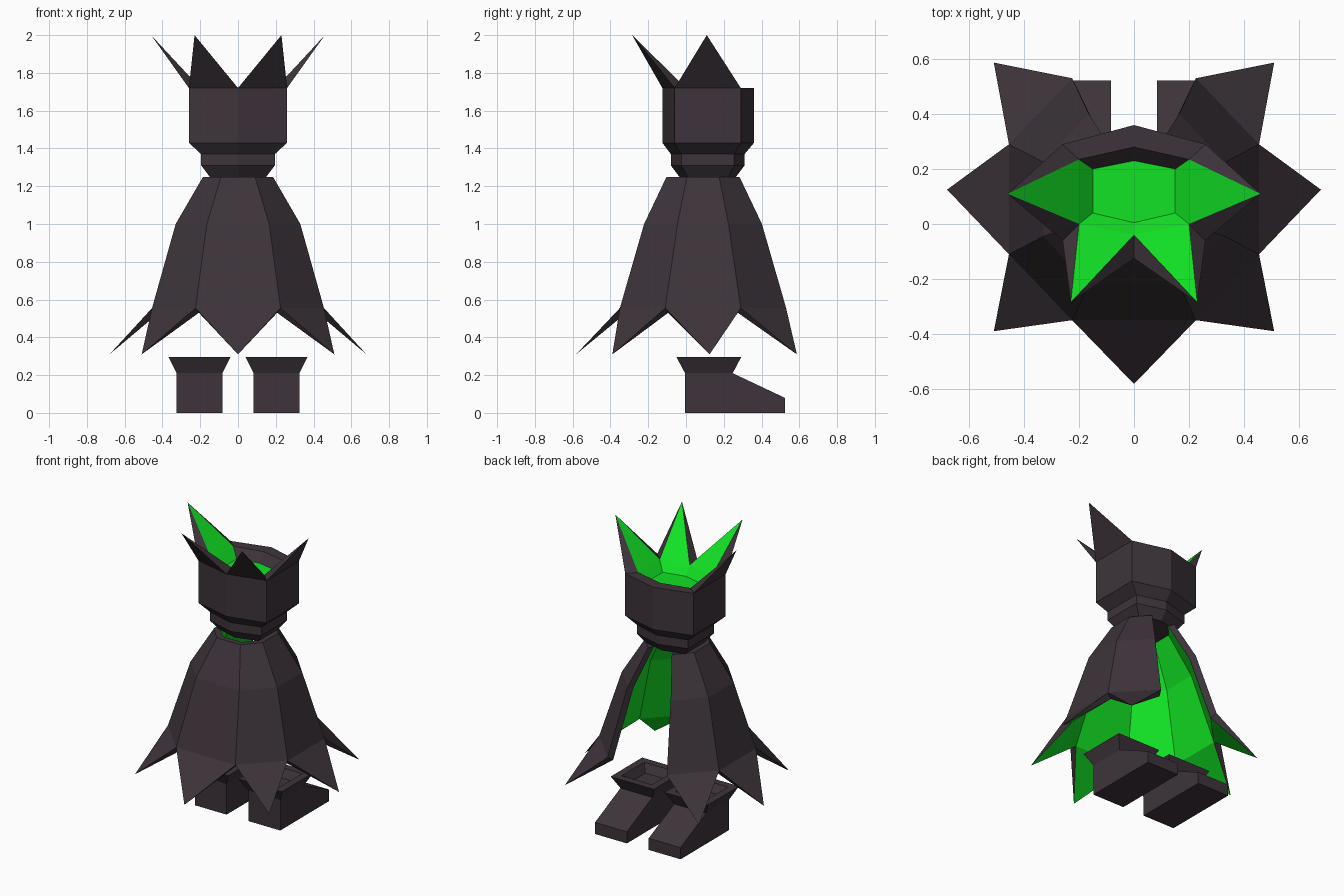
import bpy, bmesh

if "Cube" in bpy.data.objects:
    bpy.data.objects.remove(bpy.data.objects["Cube"])


def material(name, rgb):
    m = bpy.data.materials.new(name)
    m.diffuse_color = (*rgb, 1)
    m.use_nodes = True
    m.node_tree.nodes["Principled BSDF"].inputs["Base Color"].default_value = m.diffuse_color
    return m


DARK = material("dark plum", (0.047, 0.034, 0.043))
GREEN = material("bright green", (0.006, 0.76, 0.018))


class Part:
    """Collects rings of points and bridges them with faces."""

    def __init__(self, name):
        self.name, self.bm = name, bmesh.new()

    def ring(self, pts):
        return [self.bm.verts.new(p) for p in pts]

    def face(self, verts, mat=0):
        self.bm.faces.new(verts).material_index = mat

    def bridge(self, a, b, mat=0, closed=True):
        n = len(a)
        for i in range(n if closed else n - 1):
            j = (i + 1) % n
            self.face((a[i], a[j], b[j], b[i]), mat)

    def finish(self):
        bmesh.ops.recalc_face_normals(self.bm, faces=self.bm.faces[:])
        me = bpy.data.meshes.new(self.name)
        self.bm.to_mesh(me)
        self.bm.free()
        me.materials.append(DARK)
        me.materials.append(GREEN)
        ob = bpy.data.objects.new(self.name, me)
        bpy.context.collection.objects.link(ob)
        return ob


# Cloak: thick eight-sided shell, the panel at +y left open, green lining
CY = 0.10


def cloak_ring(z, ax, bx, ay, by, s=1.0):
    half = [(bx, ay), (ax, by), (ax, -by), (bx, -ay)]
    pts = half + [(-x, y) for x, y in reversed(half)]
    return [(x * s, CY - 0.01 + y * s, z) for x, y in pts]


p = Part("cloak")
levels = [(1.25, 0.185, 0.09, 0.193, 0.085), (1.0, 0.33, 0.165, 0.312, 0.135),
          (0.555, 0.455, 0.225, 0.44, 0.20)]
outer = [p.ring(cloak_ring(*l)) for l in levels]
inner = [p.ring(cloak_ring(z, *l, s)) for z, s, l in
         zip((1.25, 0.99, 0.53), (0.8, 0.88, 0.92), (l[1:] for l in levels))]
for k in range(2):
    p.bridge(outer[k], outer[k + 1], 0, False)
    p.bridge(inner[k], inner[k + 1], 1, False)
    for e in (0, -1):  # walls along the opening
        p.face((outer[k][e], outer[k + 1][e], inner[k + 1][e], inner[k][e]))
p.bridge(outer[0], inner[0], 0, False)
# pointed hem tips
right = [(0.51, 0.487), (0.68, 0.025), (0.51, -0.49)]
tips = right + [(0, -0.682)] + [(-x, y) for x, y in reversed(right)]
for i, (x, y) in enumerate(tips):
    t = p.bm.verts.new((x, CY + y, 0.31))
    o, n = outer[2], inner[2]
    p.face((o[i], o[i + 1], t))
    p.face((n[i], n[i + 1], t), 1)
    p.face((o[i], n[i], t))
    p.face((o[i + 1], n[i + 1], t))
p.finish()


# Head: stacked six-sided rings
def hexagon(z, x, y0, y1, y2, y3):
    return [(0, y0, z), (x, y1, z), (x, y2, z), (0, y3, z), (-x, y2, z), (-x, y1, z)]


p = Part("head_and_crown")
rings = [p.ring(hexagon(*r)) for r in (
    (1.25, 0.15, -0.035, 0.01, 0.225, 0.265),
    (1.31, 0.195, -0.08, -0.025, 0.255, 0.31),
    (1.37, 0.195, -0.08, -0.025, 0.255, 0.31),
    (1.43, 0.26, -0.125, -0.06, 0.29, 0.36),
    (1.72, 0.26, -0.125, -0.06, 0.29, 0.36))]
p.face(rings[0])
for a, b in zip(rings, rings[1:]):
    p.bridge(a, b)
rim = rings[-1]
lip = p.ring(hexagon(1.72, 0.20, -0.04, 0.0, 0.235, 0.28))
floor = p.ring(hexagon(1.66, 0.15, 0.005, 0.04, 0.20, 0.23))
p.face(floor, 1)
# Crown spikes on the front and side edges, plain rim at +y
spikes = {0: (0.23, -0.285, 2), 1: (0.46, 0.11, 2), 4: (-0.46, 0.11, 2), 5: (-0.23, -0.285, 2)}
for i in range(6):
    j = (i + 1) % 6
    p.face((lip[i], lip[j], floor[j], floor[i]), 1 if i in spikes else 0)
    if i in spikes:
        t = p.bm.verts.new(spikes[i])
        p.face((rim[i], rim[j], t))
        p.face((lip[i], lip[j], t), 1)
        p.face((rim[i], lip[i], t))
        p.face((rim[j], lip[j], t))
    else:
        p.face((rim[i], rim[j], lip[j], lip[i]))
p.finish()


# Boots: wedge toe pointing to +y, flared hollow cuff
def rect(z, x0, x1, y0, y1, side):
    return [(side * x, y, z) for x, y in ((x0, y0), (x1, y0), (x1, y1), (x0, y1))]


for name, side in (("right_boot", 1), ("left_boot", -1)):
    p = Part(name)
    sole = p.ring(rect(0, 0.083, 0.325, -0.005, 0.523, side))
    ankle = p.ring(rect(0.21, 0.083, 0.325, -0.005, 0.247, side))
    toe = p.ring([(side * 0.325, 0.523, 0.08), (side * 0.083, 0.523, 0.08)])
    p.face(sole)
    p.face((sole[0], sole[1], ankle[1], ankle[0]))
    p.face((sole[1], sole[2], toe[0], ankle[2], ankle[1]))
    p.face((sole[0], sole[3], toe[1], ankle[3], ankle[0]))
    p.face((sole[2], sole[3], toe[1], toe[0]))
    p.face((ankle[2], ankle[3], toe[1], toe[0]))
    cuff = p.ring(rect(0.295, 0.04, 0.368, -0.05, 0.292, side))
    lip = p.ring(rect(0.295, 0.09, 0.318, 0.0, 0.242, side))
    well = p.ring(rect(0.24, 0.12, 0.288, 0.03, 0.212, side))
    p.bridge(ankle, cuff)
    p.bridge(cuff, lip)
    p.bridge(lip, well)
    p.face(well)
    p.finish()
